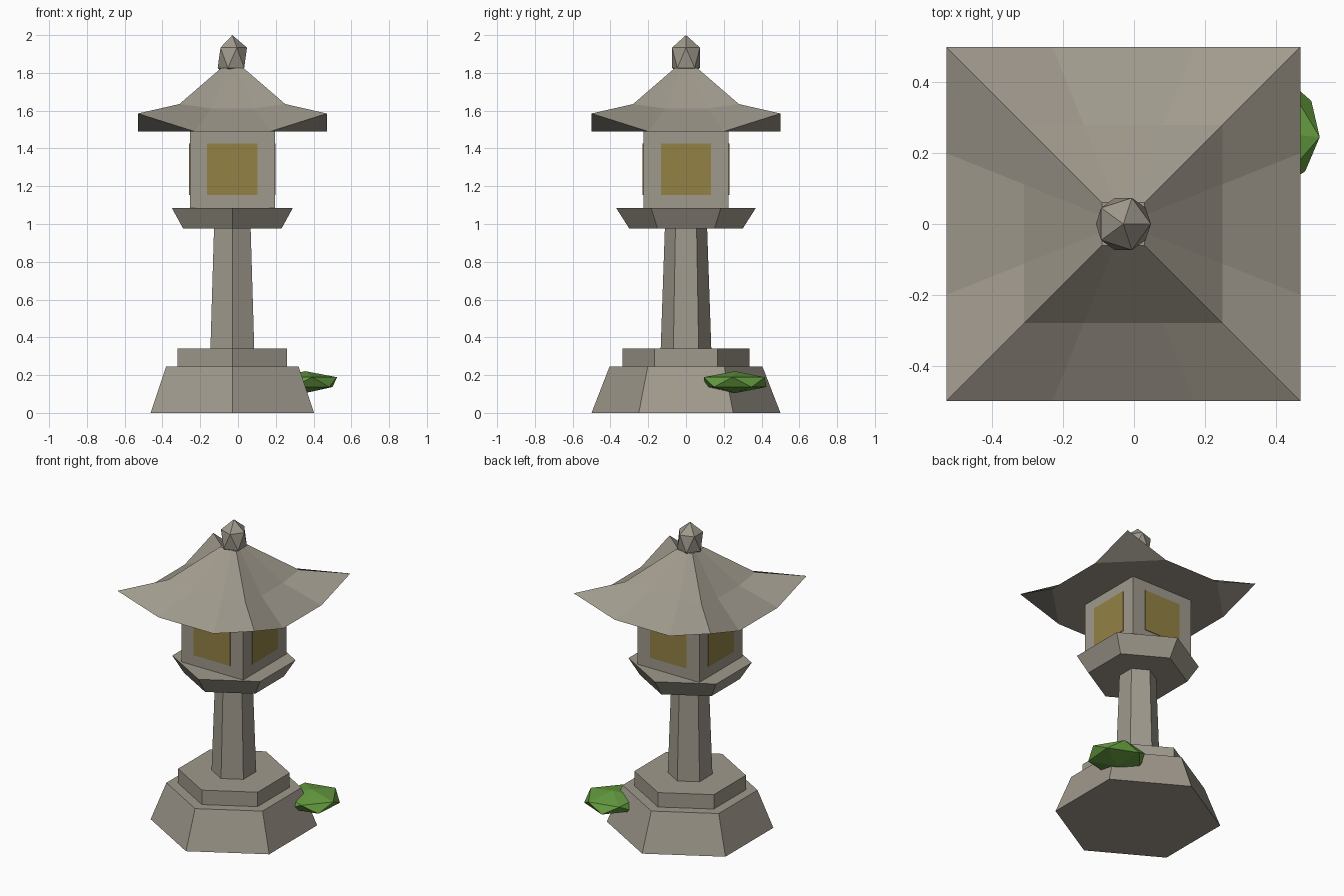
import bpy, bmesh, math
from mathutils import Matrix, Vector

cube = bpy.data.objects.get("Cube")
if cube:
    bpy.data.objects.remove(cube, do_unlink=True)

AXIS = -0.03  # x of the lantern's centre line


def material(name, rgb):
    m = bpy.data.materials.new(name)
    m.diffuse_color = (*rgb, 1)
    m.use_nodes = True
    bsdf = m.node_tree.nodes["Principled BSDF"]
    bsdf.inputs["Base Color"].default_value = (*rgb, 1)
    bsdf.inputs["Roughness"].default_value = 0.9
    return m


stone = material("weathered_stone", (0.35, 0.32, 0.265))
amber = material("amber_window", (0.29, 0.22, 0.058))
moss_green = material("moss_green", (0.13, 0.33, 0.05))


def add_object(name, bm, mat, location=(AXIS, 0, 0)):
    bmesh.ops.recalc_face_normals(bm, faces=bm.faces)
    mesh = bpy.data.meshes.new(name)
    bm.to_mesh(mesh)
    bm.free()
    mesh.materials.append(mat)
    obj = bpy.data.objects.new(name, mesh)
    obj.location = location
    bpy.context.collection.objects.link(obj)
    return obj


def hexagon(name, z0, z1, r0, r1):
    """Six-sided tapered block with corners towards front and back."""
    bm = bmesh.new()
    bmesh.ops.create_cone(bm, cap_ends=True, segments=6, radius1=r0, radius2=r1, depth=z1 - z0,
                          matrix=Matrix.Translation((0, 0, (z0 + z1) / 2)))
    if abs(max(v.co.y for v in bm.verts) - max(r0, r1)) > 0.001:
        bmesh.ops.rotate(bm, verts=bm.verts, matrix=Matrix.Rotation(math.pi / 6, 3, 'Z'))
    return add_object(name, bm, stone)


def box(name, size, centre, mat, angle=0):
    bm = bmesh.new()
    turn = Matrix.Rotation(angle, 4, 'Z')
    bmesh.ops.create_cube(bm, size=1, matrix=turn @ Matrix.Translation(centre) @ Matrix.Diagonal((*size, 1)))
    return add_object(name, bm, mat)


def faceted_ball(name, centre, radius, height, mat, angle=0):
    bm = bmesh.new()
    bmesh.ops.create_icosphere(bm, subdivisions=1, radius=1,
                               matrix=Matrix.Rotation(angle, 4, 'Z') @ Matrix.Diagonal((radius, radius, height, 1)))
    return add_object(name, bm, mat, centre)


# Base, post and platform
hexagon("base", 0, 0.245, 0.5, 0.405)
hexagon("base_step", 0.245, 0.34, 0.335, 0.335)
hexagon("post", 0.34, 0.975, 0.134, 0.112)
hexagon("platform", 0.975, 1.085, 0.30, 0.37)

# Lamp chamber with a window plate on each side
box("lamp_chamber", (0.45, 0.45, 0.415), (0, 0, 1.29), stone)
for i, side in enumerate(("front", "left", "back", "right")):
    box("window_" + side, (0.266, 0.006, 0.272), (0, -0.226, 1.29), amber, i * math.pi / 2)

# Roof: square rings with raised corners, rising to a small cap
bm = bmesh.new()
rings = []
for half, inner, z_corner, z_mid in ((0.5, 0.2, 1.585, 1.49),
                                     (0.28, 0.112, 1.635, 1.612),
                                     (0.06, 0.024, 1.825, 1.825)):
    ring = []
    for i in range(4):
        turn = Matrix.Rotation(i * math.pi / 2, 3, 'Z')
        for x, z in ((-half, z_corner), (-inner, z_mid), (inner, z_mid)):
            ring.append(bm.verts.new(turn @ Vector((x, -half, z))))
    rings.append(ring)
for low, high in zip(rings, rings[1:]):
    for i in range(12):
        j = (i + 1) % 12
        bm.faces.new((low[i], low[j], high[j], high[i]))
bm.faces.new(rings[-1])
# Underside: flat middle and four upturned corner triangles
eave = rings[0]
bm.faces.new([v for i, v in enumerate(eave) if i % 3])
for i in range(0, 12, 3):
    bm.faces.new((eave[i - 1], eave[i], eave[i + 1]))
add_object("roof", bm, stone)

# Finial and moss clump
faceted_ball("finial", (AXIS, 0, 1.88), 0.0867, 0.12, stone)
faceted_ball("moss_clump", (0.355, 0.26, 0.163), 0.19, 0.058, moss_green, math.radians(-5))
